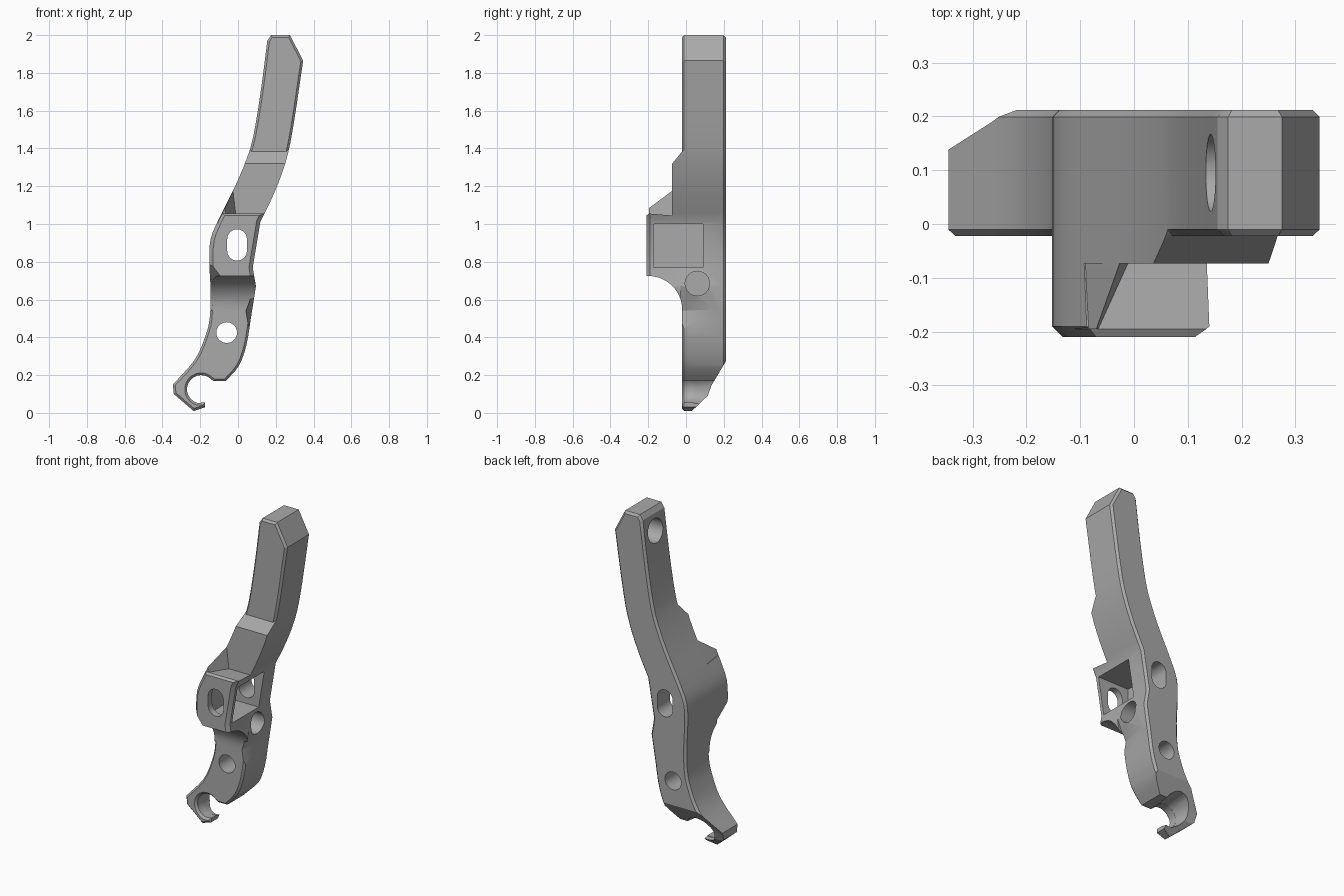
import bpy, bmesh, math
from mathutils import Vector

cube = bpy.data.objects.get("Cube")
if cube:
    bpy.data.objects.remove(cube, do_unlink=True)

grey = bpy.data.materials.new("plain grey")
grey.use_nodes = True
grey.diffuse_color = (0.4, 0.4, 0.4, 1)
grey.node_tree.nodes["Principled BSDF"].inputs["Base Color"].default_value = (0.4, 0.4, 0.4, 1)


def finish(name, bm):
    bmesh.ops.recalc_face_normals(bm, faces=bm.faces)
    mesh = bpy.data.meshes.new(name)
    bm.to_mesh(mesh)
    bm.free()
    mesh.materials.append(grey)
    ob = bpy.data.objects.new(name, mesh)
    bpy.context.collection.objects.link(ob)
    return ob


def prism(name, pts, lo, hi, axis="y", bevels=()):
    """Extrude a side profile along y (points x, z) or along x (points y, z)."""
    bm = bmesh.new()
    place = (lambda a, b, d: (a, d, b)) if axis == "y" else (lambda a, b, d: (d, a, b))
    face = bm.faces.new([bm.verts.new(place(a, b, lo)) for a, b in pts])
    out = bmesh.ops.extrude_face_region(bm, geom=[face])
    moved = [v for v in out["geom"] if isinstance(v, bmesh.types.BMVert)]
    bmesh.ops.translate(bm, verts=moved, vec=place(0, 0, hi - lo))
    bmesh.ops.recalc_face_normals(bm, faces=bm.faces)
    for depth, size in bevels:
        edges = [e for e in bm.edges if all(abs(v.co.y - depth) < 1e-5 for v in e.verts)]
        bmesh.ops.bevel(bm, geom=edges, offset=size, segments=1, affect="EDGES", clamp_overlap=False)
    return finish(name, bm)


def hull(name, pts):
    bm = bmesh.new()
    for p in pts:
        bm.verts.new(p)
    bmesh.ops.convex_hull(bm, input=bm.verts)
    return finish(name, bm)


def arc(cx, cz, r, start, end, n=12):
    angles = [math.radians(start + (end - start) * i / n) for i in range(n + 1)]
    return [(cx + r * math.cos(t), cz + r * math.sin(t)) for t in angles]


def smooth(pts, n=3):
    """Catmull-Rom curve through the points."""
    p = [Vector(q) for q in pts]
    p = [p[0] * 2 - p[1]] + p + [p[-1] * 2 - p[-2]]
    out = []
    for a, b, c, d in zip(p, p[1:], p[2:], p[3:]):
        for i in range(n):
            t = i / n
            out.append(tuple(0.5 * (2 * b + (c - a) * t + (2 * a - 5 * b + 4 * c - d) * t * t
                                    + (3 * b - a - 3 * c + d) * t ** 3)))
    return out + [tuple(p[-2])]


def combine(target, other, mode):
    mod = target.modifiers.new(mode, "BOOLEAN")
    mod.operation, mod.solver, mod.object = mode, "EXACT", other
    bpy.context.view_layer.objects.active = target
    bpy.ops.object.modifier_apply(modifier=mod.name)
    bpy.data.objects.remove(other, do_unlink=True)


# Outline of the lever seen from the front
left_edge = smooth([(0.155, 1.97), (0.12, 1.7), (0.08, 1.46), (0.04, 1.33), (-0.02, 1.19),
                    (-0.1, 1.03), (-0.145, 0.92), (-0.152, 0.8), (-0.145, 0.64), (-0.15, 0.5),
                    (-0.175, 0.4), (-0.23, 0.28), (-0.345, 0.15)])
hook = [(-0.34, 0.1), (-0.235, 0.01), (-0.175, 0.03), (-0.175, 0.055)]
hook += arc(-0.195, 0.125, 0.075, 255, 60)
belly = [(-0.13, 0.168)] + smooth([(-0.065, 0.168), (0.005, 0.25), (0.045, 0.36), (0.068, 0.5)])
right_edge = [(0.095, 0.67), (0.078, 0.77)]
right_edge += smooth([(0.118, 1.01), (0.19, 1.16), (0.25, 1.32), (0.29, 1.5), (0.345, 1.865)])
outline = [(0.175, 2.0)] + left_edge + hook + belly + right_edge + [(0.275, 2.0)]

# Lever body, and the raised boss that shares its outline
lever = prism("lever", outline, -0.022, 0.212, bevels=((-0.022, 0.012), (0.212, 0.013)))
boss = prism("boss", outline, -0.21, 0.02, bevels=((-0.21, 0.02),))
boss_side = [(0.02, 1.42), (-0.02, 1.385), (-0.073, 1.32), (-0.073, 1.045), (-0.195, 1.055),
             (-0.25, 1.02), (-0.25, 0.725)]
boss_side += arc(-0.2, 0.545, 0.18, 90, 0) + [(0.02, 0.5)]
combine(boss, prism("boss_limits", boss_side, -0.6, 0.6, "x"), "INTERSECT")
combine(boss, hull("corner_cut", [(-0.16, -0.3, 0.88), (-0.1, -0.3, 0.755), (-0.04, -0.3, 0.72),
                                  (-0.3, -0.3, 0.88), (-0.3, -0.3, 0.6), (-0.06, -0.3, 0.6),
                                  (-0.17, -0.04, 0.7), (-0.3, -0.04, 0.6)]), "DIFFERENCE")
combine(lever, boss, "UNION")

# Gusset between the boss and the upper arm
combine(lever, hull("gusset", [(-0.022, -0.06, 1.185), (-0.07, -0.195, 1.085), (-0.11, -0.195, 1.0),
                               (-0.06, -0.195, 1.0), (0.0, -0.06, 1.0), (-0.105, -0.06, 1.015)]),
        "UNION")

# Tapered back of the hook, and the scoop behind its throat
taper = [(0.3, 0.42), (0.212, 0.275), (0.135, 0.145), (0.115, 0.09), (0.01, -0.01), (0.01, -0.1), (0.3, -0.1)]
combine(lever, prism("hook_taper", taper, -0.6, 0.6, "x"), "DIFFERENCE")
scoop = hull("scoop", [(x, y, z) for y, r in ((0.04, 0.076), (0.22, 0.1))
                       for x, z in arc(-0.195, 0.125, r, 0, 345, 23)])
combine(lever, scoop, "DIFFERENCE")

# Facet on the front right edge of the lower arm
combine(lever, hull("waist_facet", [(0.1, -0.03, 0.69), (0.04, -0.03, 0.54), (0.062, -0.03, 0.41),
                                    (0.085, 0.2, 0.55), (0.2, -0.03, 0.55)]), "DIFFERENCE")

# Pocket, slot and holes
pocket = [(-0.17, 0.77), (0.09, 0.77), (0.09, 1.0), (-0.17, 1.0)]
combine(lever, prism("pocket", pocket, -0.1, 0.4, "x"), "DIFFERENCE")
slot = arc(-0.005, 0.92, 0.052, 0, 180) + arc(-0.005, 0.858, 0.052, 180, 360)
combine(lever, prism("slot", slot, -0.5, 0.5), "DIFFERENCE")
pivot = arc(-0.06, 0.425, 0.055, 0, 345, 23)
combine(lever, prism("pivot_hole", pivot, -0.5, 0.5), "DIFFERENCE")
side_hole = arc(0.06, 0.685, 0.065, 0, 345, 23)
combine(lever, prism("side_hole", side_hole, -0.04, 0.4, "x"), "DIFFERENCE")
top_hole = arc(0.095, 1.87, 0.072, 0, 345, 23)
combine(lever, prism("top_hole", top_hole, -0.1, 0.24, "x"), "DIFFERENCE")

# Smooth shading with sharp edges kept
bpy.ops.object.select_all(action="DESELECT")
lever.select_set(True)
bpy.context.view_layer.objects.active = lever
bpy.ops.object.shade_smooth_by_angle(angle=math.radians(25))
